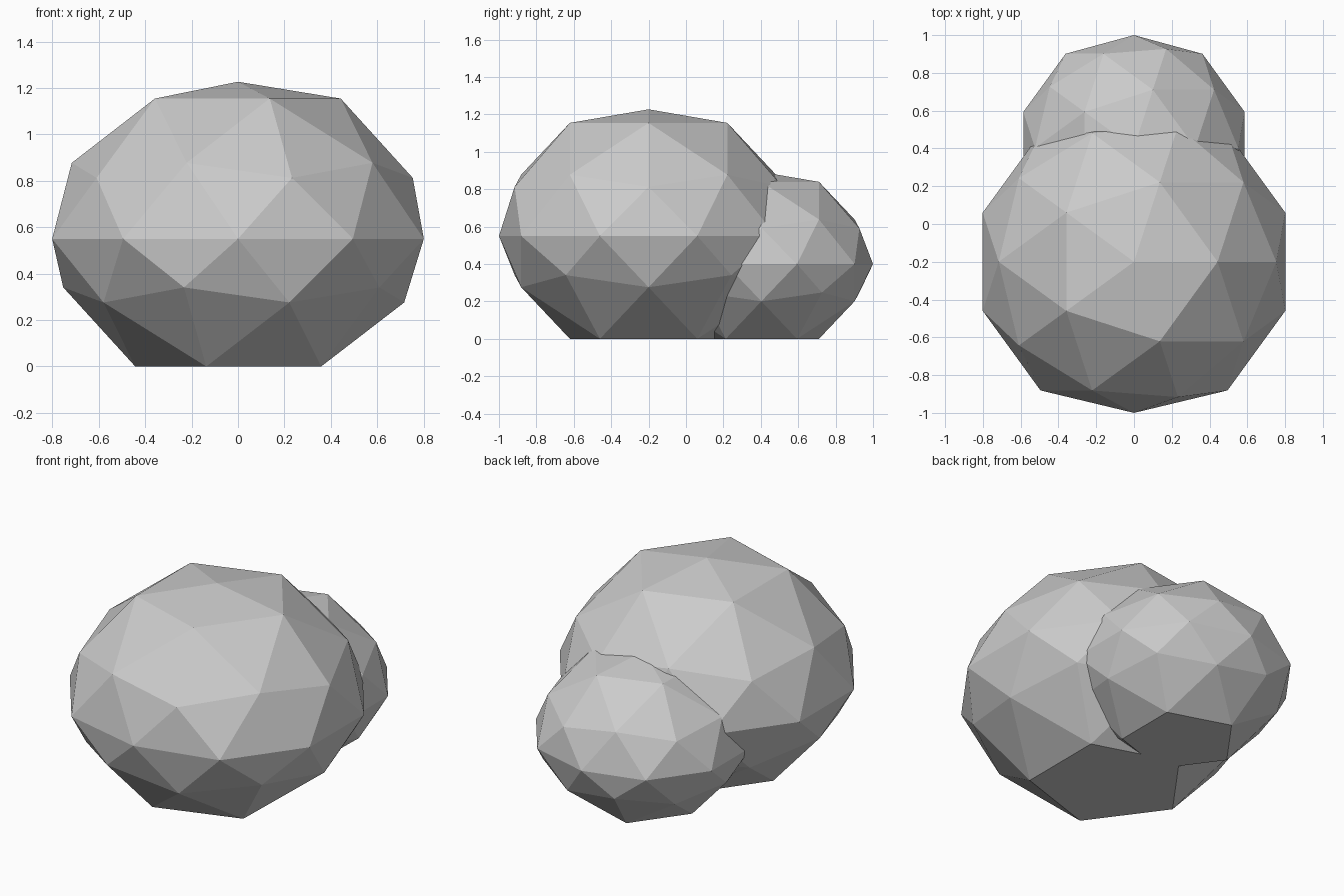
import bpy, bmesh

if "Cube" in bpy.data.objects:
    bpy.data.objects.remove(bpy.data.objects["Cube"])

# Unit-sphere layer heights -> squashed heights (fraction of dome height)
LAYERS = [(1.0, 1.0), (0.851, 0.893), (0.526, 0.484), (0.447, 0.388),
          (0.0, 0.0), (-0.447, -0.309), (-0.526, -0.405)]


def boulder(name, cy, cz, radius, height, tip):
    """Low-poly squashed icosphere with a flat base on the ground."""
    bm = bmesh.new()
    bmesh.ops.create_icosphere(bm, subdivisions=2, radius=1.0)
    for v in bm.verts:
        x, y, z = v.co
        if abs(y) > 0.99:               # blunt the front and back tips
            y *= tip
        if z < -0.7:                    # flat base
            new_z = 0.0
        else:
            layer = min(LAYERS, key=lambda p: abs(p[0] - z))
            new_z = cz + layer[1] * height
        v.co = (x * radius, cy + y * radius, new_z)
    bmesh.ops.recalc_face_normals(bm, faces=bm.faces[:])
    mesh = bpy.data.meshes.new(name)
    bm.to_mesh(mesh)
    bm.free()
    obj = bpy.data.objects.new(name, mesh)
    bpy.context.collection.objects.link(obj)
    return obj


# Large boulder in front, smaller one behind
boulder("large_boulder", -0.2, 0.55, 0.842, 0.677, 0.95)
boulder("small_boulder", 0.403, 0.40, 0.616, 0.492, 0.969)
